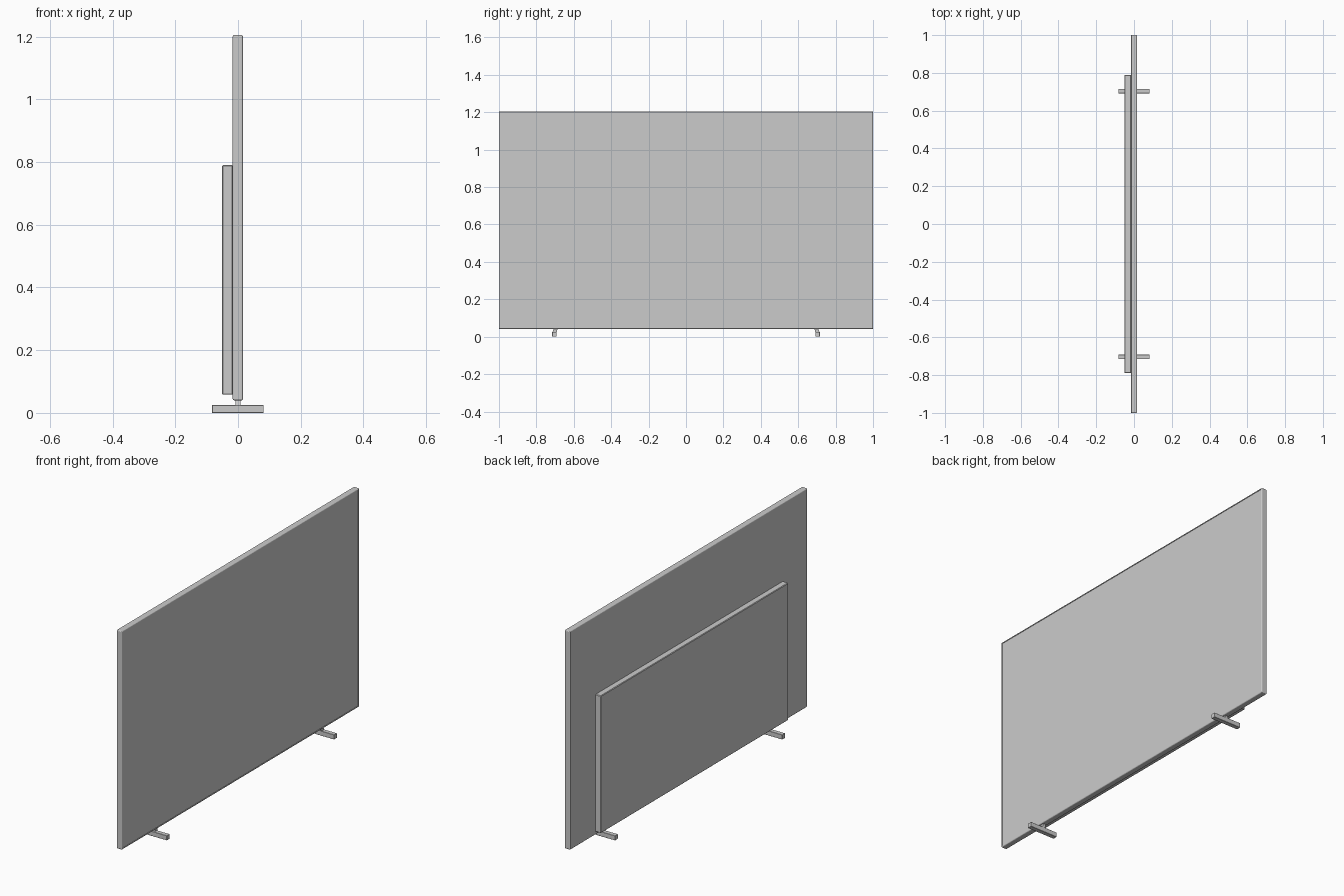
import bpy, bmesh
from mathutils import Vector

if "Cube" in bpy.data.objects:
    bpy.data.objects.remove(bpy.data.objects["Cube"])


def box(name, lo, hi, bevel=0.0, segments=2, shear=0.0, recess=None):
    """Box from lo to hi; shear slides the top in y; recess insets the +x face."""
    lo, hi = Vector(lo), Vector(hi)
    bm = bmesh.new()
    bmesh.ops.create_cube(bm, size=1)
    for v in bm.verts:
        top = v.co.z > 0
        v.co = Vector([(a + b) / 2 + c * (b - a) for a, b, c in zip(lo, hi, v.co)])
        if top:
            v.co.y += shear
    if bevel:
        bmesh.ops.bevel(bm, geom=bm.edges[:], offset=bevel, segments=segments,
                        profile=0.5, affect='EDGES')
    if recess:
        front = max(bm.faces, key=lambda f: f.calc_center_median().x)
        bmesh.ops.inset_region(bm, faces=[front], thickness=recess[0])
        bmesh.ops.inset_region(bm, faces=[front], thickness=0.0005, depth=-recess[1])
    bmesh.ops.recalc_face_normals(bm, faces=bm.faces)
    mesh = bpy.data.meshes.new(name)
    bm.to_mesh(mesh)
    bm.free()
    obj = bpy.data.objects.new(name, mesh)
    bpy.context.collection.objects.link(obj)
    return obj


# Display panel with a thin rim around the slightly recessed screen
box("display_panel", (-0.017, -1, 0.04), (0.016, 1, 1.205), 0.005, 3,
    recess=(0.003, 0.002))

# Electronics housing on the back
box("rear_housing", (-0.051, -0.79, 0.058), (-0.0165, 0.79, 0.79), 0.003, 1)

# Two feet: a ground bar and a short neck leaning inward to the panel
for side, label in ((-1, "left"), (1, "right")):
    y = side * 0.704
    box(label + "_foot_bar", (-0.083, y - 0.012, 0), (0.082, y + 0.012, 0.025), 0.001, 1)
    box(label + "_foot_neck", (-0.008, y - 0.011, 0.02), (0.008, y + 0.011, 0.045),
        shear=-side * 0.008)
